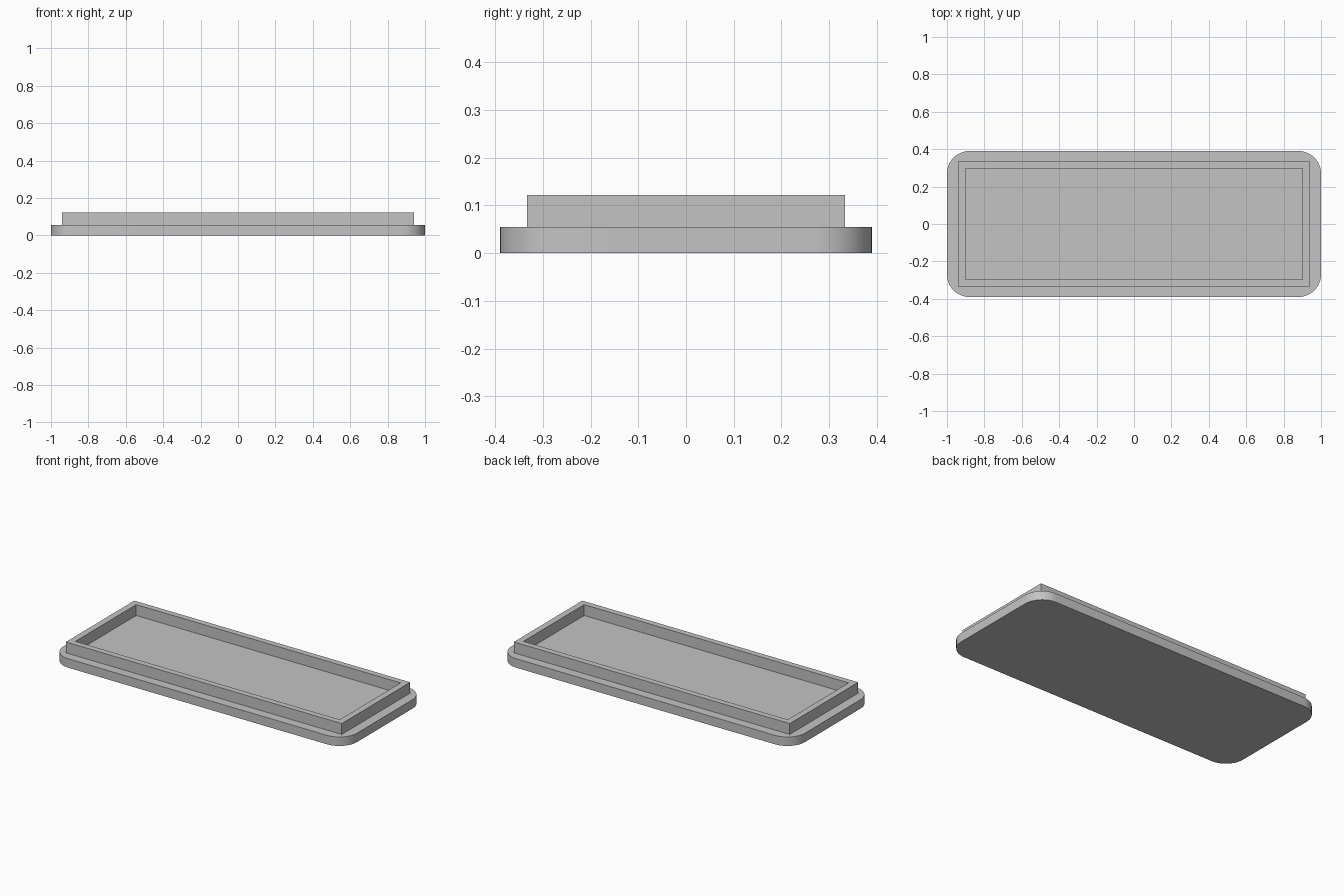
import bpy
import bmesh
from math import cos, sin, pi, radians

cube = bpy.data.objects.get("Cube")
if cube:
    bpy.data.objects.remove(cube, do_unlink=True)

# Single grey material
grey = bpy.data.materials.new("light grey")
grey.use_nodes = True
colour = (0.55, 0.55, 0.55, 1)
grey.diffuse_color = colour
grey.node_tree.nodes["Principled BSDF"].inputs["Base Color"].default_value = colour


def rounded_rect(hx, hy, radius, steps):
    """Counter-clockwise outline of a rectangle with round corners."""
    points = []
    for quarter, (sx, sy) in enumerate([(1, 1), (-1, 1), (-1, -1), (1, -1)]):
        for i in range(steps + 1):
            a = (quarter + i / steps) * pi / 2
            points.append((sx * (hx - radius) + radius * cos(a),
                           sy * (hy - radius) + radius * sin(a)))
    return points


def rect(hx, hy):
    return [(hx, hy), (-hx, hy), (-hx, -hy), (hx, -hy)]


def bridge(bm, lower, upper):
    n = len(lower)
    for i in range(n):
        j = (i + 1) % n
        bm.faces.new((lower[i], lower[j], upper[j], upper[i]))


def loop(bm, outline, z):
    return [bm.verts.new((x, y, z)) for x, y in outline]


def finish(bm, name):
    bmesh.ops.recalc_face_normals(bm, faces=bm.faces)
    mesh = bpy.data.meshes.new(name)
    bm.to_mesh(mesh)
    bm.free()
    mesh.materials.append(grey)
    obj = bpy.data.objects.new(name, mesh)
    bpy.context.collection.objects.link(obj)
    return obj


PLATE_TOP = 0.055
LIP_TOP = 0.122

# Base plate with round corners
bm = bmesh.new()
outline = rounded_rect(1.0, 0.39, 0.12, 12)
bottom, top = loop(bm, outline, 0), loop(bm, outline, PLATE_TOP)
bridge(bm, bottom, top)
bm.faces.new(bottom)
bm.faces.new(top)
plate = finish(bm, "base_plate")
bpy.ops.object.select_all(action='DESELECT')
plate.select_set(True)
bpy.context.view_layer.objects.active = plate
bpy.ops.object.shade_smooth_by_angle(angle=radians(30))

# Raised rectangular lip, sharp cornered and open in the middle
bm = bmesh.new()
outer, inner = rect(0.94, 0.333), rect(0.901, 0.296)
rings = [loop(bm, outer, PLATE_TOP), loop(bm, outer, LIP_TOP),
         loop(bm, inner, LIP_TOP), loop(bm, inner, PLATE_TOP)]
for i, ring in enumerate(rings):
    bridge(bm, ring, rings[(i + 1) % len(rings)])
finish(bm, "raised_lip")
